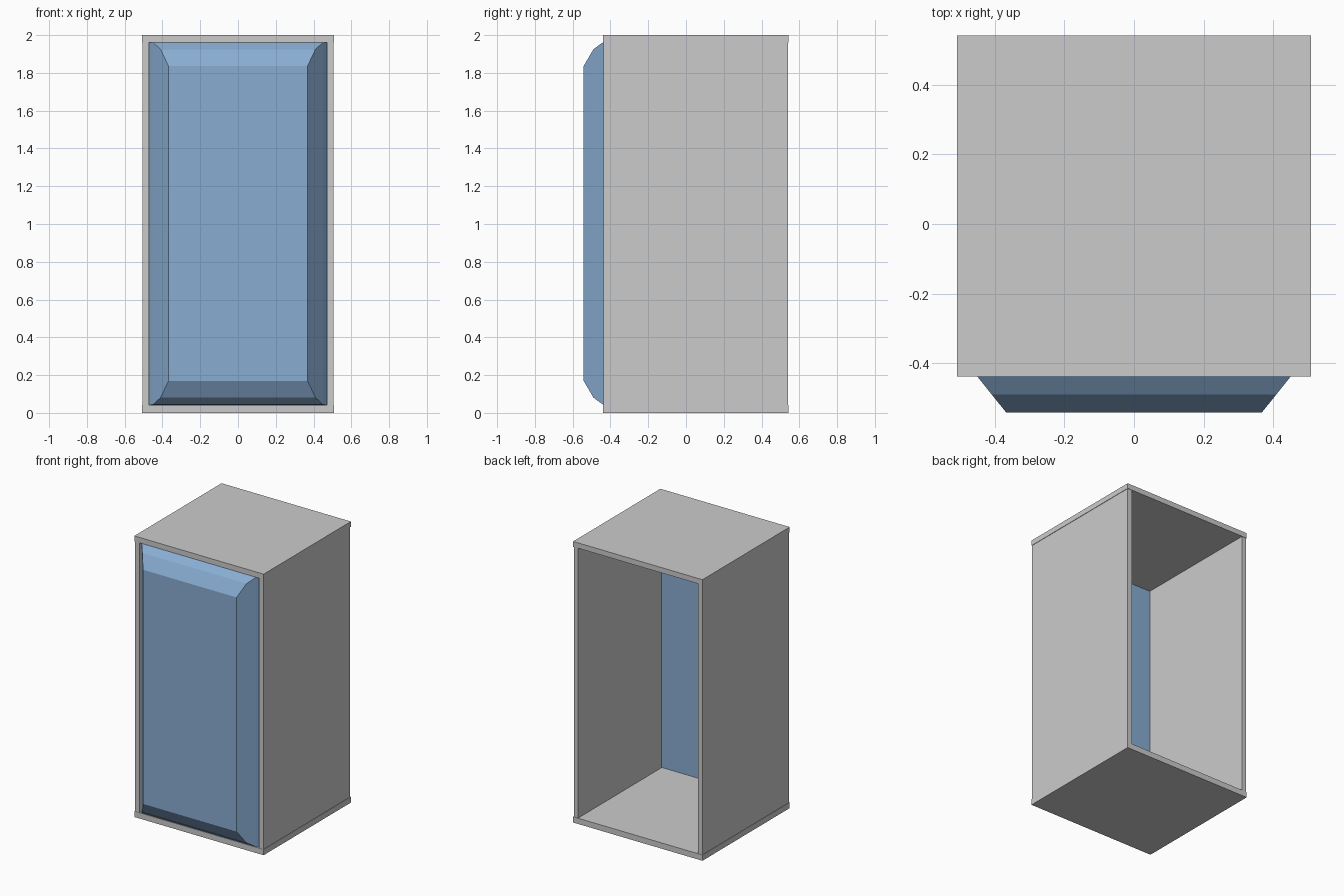
import bpy, bmesh

if "Cube" in bpy.data.objects:
    bpy.data.objects.remove(bpy.data.objects["Cube"])


def make_object(name, bm, material=None):
    bmesh.ops.recalc_face_normals(bm, faces=bm.faces)
    mesh = bpy.data.meshes.new(name)
    bm.to_mesh(mesh)
    bm.free()
    obj = bpy.data.objects.new(name, mesh)
    bpy.context.collection.objects.link(obj)
    if material:
        mesh.materials.append(material)
    return obj


def box(name, x, y, z):
    bm = bmesh.new()
    bmesh.ops.create_cube(bm, size=1)
    for v in bm.verts:
        v.co = [lo + (c + 0.5) * (hi - lo) for c, (lo, hi) in zip(v.co, (x, y, z))]
    return make_object(name, bm)


# Cabinet shell: top and bottom slabs overhang the side walls by a hair
T = 0.038
for name, z in (("bottom_panel", (0, T + 0.003)), ("top_panel", (2 - T, 2))):
    box(name, (-0.509, 0.509), (-0.439, 0.542), z)
for name, s in (("left_wall", -1), ("right_wall", 1)):
    box(name, sorted((s * 0.471, s * 0.506)), (-0.437, 0.539), (T, 2 - T))

# Door: rectangular rings (y, half width, half height) lofted front to back
blue = bpy.data.materials.new("door_blue")
blue.diffuse_color = (0.25, 0.42, 0.65, 1)
blue.use_nodes = True
blue.node_tree.nodes["Principled BSDF"].inputs["Base Color"].default_value = blue.diffuse_color
rings = [(-0.542, 0.368, 0.833), (-0.49, 0.41, 0.922), (-0.44, 0.45, 0.959),
         (-0.412, 0.471, 0.961), (-0.40, 0.471, 0.961)]
bm = bmesh.new()
loops = [[bm.verts.new((sx * w, y, 1.003 + sz * h))
          for sx, sz in ((-1, -1), (1, -1), (1, 1), (-1, 1))] for y, w, h in rings]
for a, b in zip(loops, loops[1:]):
    for i in range(4):
        j = (i + 1) % 4
        bm.faces.new((a[i], a[j], b[j], b[i]))
bm.faces.new(loops[0])
bm.faces.new(loops[-1])
make_object("door", bm, blue)
